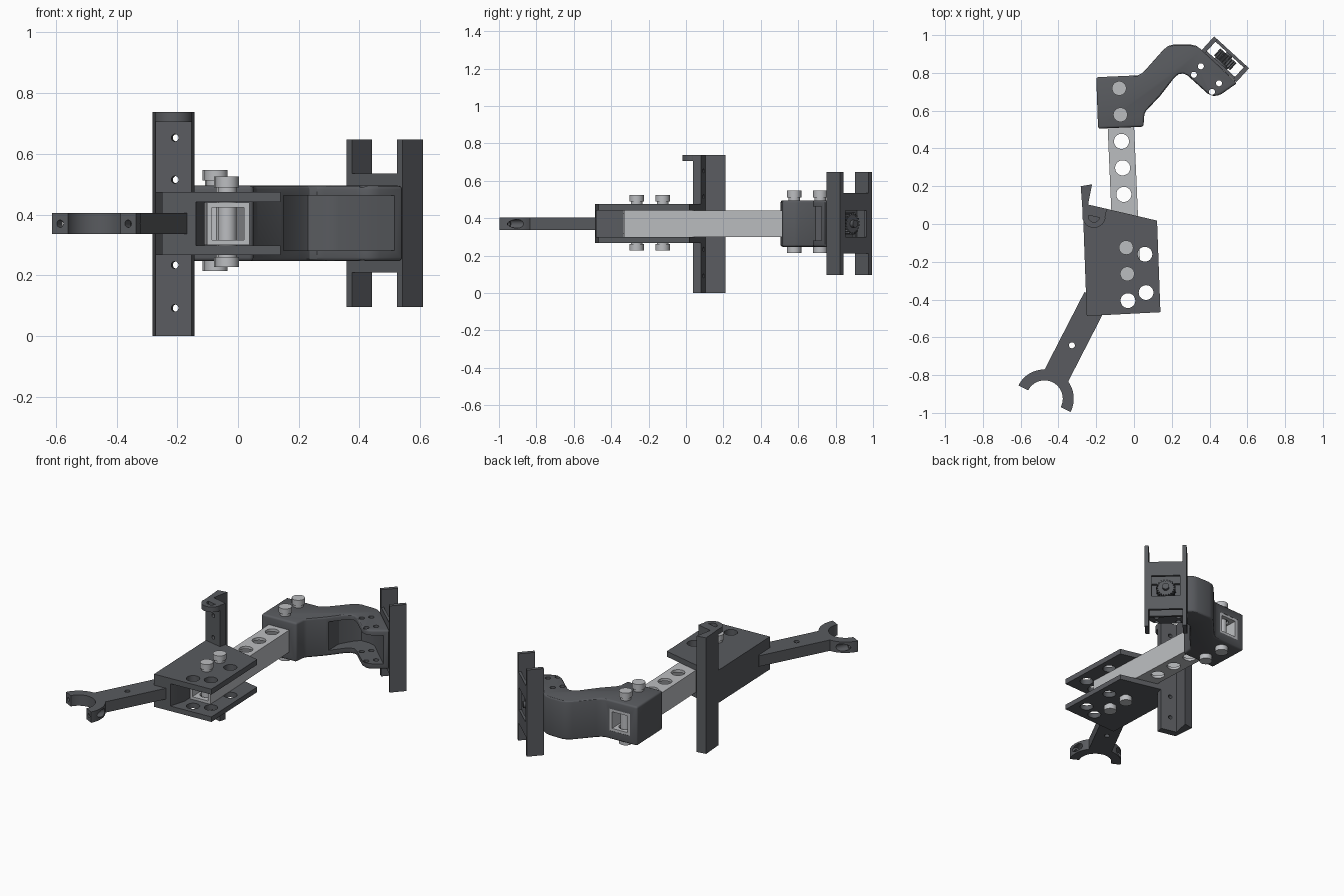
import bpy, bmesh, math
from mathutils import Matrix, Vector

if "Cube" in bpy.data.objects:
    bpy.data.objects.remove(bpy.data.objects["Cube"])


def frame(x, y, deg):
    return Matrix.Translation((x, y, 0)) @ Matrix.Rotation(math.radians(deg), 4, 'Z')


WORLD = Matrix.Identity(4)
TUBE = frame(-0.047, 0, 2.5)          # local y runs along the tube
BOX = frame(0.483, 0.872, -42.4)      # local x along the end frame, y outward
JAW = frame(-0.474, -0.925, -27.2)    # local y runs along the fork arm
ZC = 0.37


def material(name, rgb):
    m = bpy.data.materials.new(name)
    m.diffuse_color = (*rgb, 1)
    m.use_nodes = True
    m.node_tree.nodes["Principled BSDF"].inputs["Base Color"].default_value = m.diffuse_color
    return m


DARK = material("dark_plastic", (0.1, 0.105, 0.115))
LIGHT = material("light_metal", (0.5, 0.51, 0.53))


def make(bm, name, mat):
    bmesh.ops.recalc_face_normals(bm, faces=bm.faces)
    me = bpy.data.meshes.new(name)
    bm.to_mesh(me)
    bm.free()
    ob = bpy.data.objects.new(name, me)
    bpy.context.collection.objects.link(ob)
    me.materials.append(mat)
    return ob


def prism(pts, z0, z1, f=WORLD, name="cutter", mat=DARK):
    bm = bmesh.new()
    face = bm.faces.new([bm.verts.new(f @ Vector((x, y, z0))) for x, y in pts])
    ext = bmesh.ops.extrude_face_region(bm, geom=[face])
    bmesh.ops.translate(bm, vec=(0, 0, z1 - z0),
                        verts=[v for v in ext["geom"] if isinstance(v, bmesh.types.BMVert)])
    return make(bm, name, mat)


def box(x0, x1, y0, y1, z0, z1, f=WORLD, name="cutter", mat=DARK):
    return prism([(x0, y0), (x1, y0), (x1, y1), (x0, y1)], z0, z1, f, name, mat)


def rod(p, q, r, f=WORLD, name="cutter", mat=DARK, n=32):
    p, q = f @ Vector(p), f @ Vector(q)
    d = q - p
    bm = bmesh.new()
    m = Matrix.Translation((p + q) / 2) @ d.to_track_quat('Z', 'Y').to_matrix().to_4x4()
    bmesh.ops.create_cone(bm, cap_ends=True, segments=n, radius1=r, radius2=r,
                          depth=d.length, matrix=m)
    return make(bm, name, mat)


def hole(x, y, r, f=WORLD):
    return rod((x, y, -0.1), (x, y, 0.9), r, f)


def activate(ob):
    bpy.ops.object.select_all(action='DESELECT')
    ob.select_set(True)
    bpy.context.view_layer.objects.active = ob


def cut(ob, *cutters):
    activate(ob)
    for c in cutters:
        m = ob.modifiers.new("cut", 'BOOLEAN')
        m.operation, m.solver, m.object = 'DIFFERENCE', 'EXACT', c
        bpy.ops.object.modifier_apply(modifier=m.name)
        bpy.data.objects.remove(c)


def join(name, parts):
    activate(parts[0])
    for p in parts:
        p.select_set(True)
    bpy.ops.object.join()
    parts[0].name = name
    return parts[0]


def arc(cx, cy, r, a0, a1, n):
    return [(cx + r * math.cos(math.radians(a0 + (a1 - a0) * i / n)),
             cy + r * math.sin(math.radians(a0 + (a1 - a0) * i / n))) for i in range(n + 1)]


# Square tube with a row of round holes
tube = box(-0.07, 0.07, -0.334, 0.782, 0.30, 0.44, TUBE, "square_tube", LIGHT)
cut(tube, box(-0.053, 0.053, -0.5, 0.95, 0.317, 0.423, TUBE),
    *[hole(0, 0.719 - 0.1405 * i, 0.04, TUBE) for i in range(8) if i != 5])

# Bolts through bracket and head block
for i, (v, lo, hi) in enumerate([(-0.125, 0.228, 0.525), (-0.264, 0.228, 0.525),
                                 (0.719, 0.215, 0.547), (0.579, 0.215, 0.547)]):
    join(f"bolt_{i + 1}", [
        rod((0, v, lo + 0.005), (0, v, hi - 0.005), 0.031, TUBE, "bolt", LIGHT),
        rod((0, v, hi - 0.035), (0, v, hi), 0.038, TUBE, "head", LIGHT),
        rod((0, v, lo), (0, v, lo + 0.033), 0.038, TUBE, "nut", LIGHT)])

# Channel bracket around the tube
bracket = prism([(-0.243, 0.103), (0.122, 0.018), (0.14, -0.467), (-0.25, -0.487), (-0.27, 0.063)],
                0.267, 0.475, name="channel_bracket")
cut(bracket, prism([(-0.127, 0.3), (-0.11, -0.38), (-0.173, -0.6), (0.3, -0.6), (0.3, 0.3)], 0.299, 0.441),
    *[hole(x, y, 0.039) for x, y in [(0.058, -0.16), (0.064, -0.363), (-0.032, -0.406)]])

# Upright angle strip with rounded cap
strip = prism([(-0.282, 0.2), (-0.222, 0.21), (-0.243, 0.103), (-0.143, 0.08), (-0.153, 0.037), (-0.272, 0.063)],
              0, 0.738, name="upright_strip")
cut(strip, *[rod((-0.225, -0.1, z), (-0.185, 0.25, z), 0.012) for z in (0.653, 0.515, 0.234, 0.092)])
cap = prism([(-0.272, 0.063), (-0.153, 0.037)] + arc(-0.212, 0.042, 0.062, -12, -168, 16),
            0.705, 0.738, name="upright_cap")
cut(cap, prism(arc(-0.212, 0.04, 0.03, -12, -192, 12), 0.6, 0.9))

# Fork arm with half-ring jaw
a = math.degrees(math.acos(0.07 / 0.155))
jaw = prism(arc(0, 0, 0.155, 0, a, 12) + [(0.07, 0.6), (-0.07, 0.6)]
            + arc(0, 0, 0.155, 180 - a, 180, 12) + arc(0, 0, 0.097, 180, 0, 32),
            0.336, 0.405, JAW, "fork_arm")
cutters = [hole(0, 0.318, 0.016, JAW)]
for s in (-0.126, 0.126):
    cutters += [rod((s, -0.1, ZC), (s, 0.2, ZC), 0.012, JAW),
                rod((s, 0.04, ZC), (s, 0.2, ZC), 0.023, JAW)]
cut(jaw, *cutters)

# Head block and hollow curved neck
outline = [(-0.2, 0.777), (0.02, 0.787), (0.04, 0.797), (0.06, 0.815), (0.155, 0.922), (0.18, 0.942),
           (0.21, 0.95), (0.30, 0.95), (0.33, 0.943), (0.355, 0.925), (0.545, 0.745), (0.466, 0.69),
           (0.445, 0.68), (0.42, 0.678), (0.39, 0.69), (0.285, 0.785), (0.26, 0.797), (0.235, 0.793),
           (0.21, 0.77), (0.14, 0.68), (0.065, 0.60), (0.055, 0.58), (0.05, 0.515), (-0.19, 0.505)]
neck = prism(outline, 0.247, 0.495, name="head_block_and_neck")
activate(neck)
b = neck.modifiers.new("round", 'BEVEL')
b.width, b.segments, b.limit_method, b.angle_limit = 0.012, 3, 'ANGLE', math.radians(50)
bpy.ops.object.modifier_apply(modifier=b.name)
cut(neck, prism([(0.15, 0.6), (0.15, 0.80), (0.20, 0.885), (0.23, 0.912), (0.29, 0.912), (0.33, 0.9),
                 (0.60, 0.645), (0.5, 0.55)], 0.282, 0.463),
    box(-0.0695, 0.0695, 0.4, 0.9, 0.3005, 0.4395, TUBE),
    *[hole(x, y, 0.016) for x, y in [(0.354, 0.835), (0.317, 0.79), (0.45, 0.745), (0.413, 0.70)]])

# End frame: two tall rails joined by windowed plates
for side in (-1, 1):
    u = side * 0.113
    box(u - 0.012, u + 0.012, -0.05, 0.05, 0.096, 0.647, BOX,
        "left_rail" if side < 0 else "right_rail")
for name, n, w0, w1 in [("frame_back_plate", 0.042, 0.30, 0.44), ("frame_front_plate", -0.042, 0.28, 0.43)]:
    plate = box(-0.11, 0.11, n - 0.008, n + 0.008, 0.21, 0.535, BOX, name)
    cut(plate, box(-0.085, 0.085, n - 0.1, n + 0.1, w0, w1, BOX))

# Toothed knob inside the frame
teeth = []
for i in range(20):
    for k, r in enumerate((0.047, 0.058, 0.058, 0.047)):
        t = math.tau * (i + k / 4) / 20
        teeth.append((r * math.cos(t), r * math.sin(t)))
knob = prism(teeth, -0.025, 0.025, name="gear")
knob.data.transform(BOX @ Matrix.Translation((0, 0, ZC)) @ Matrix.Rotation(math.pi / 2, 4, 'X'))
join("toothed_knob", [knob, rod((0, -0.05, ZC), (0, 0.0, ZC), 0.045, BOX),
                      rod((0, -0.04, ZC), (0, 0.045, ZC), 0.02, BOX)])

for ob in bpy.context.scene.objects:
    activate(ob)
    bpy.ops.object.shade_smooth_by_angle(angle=math.radians(30))
